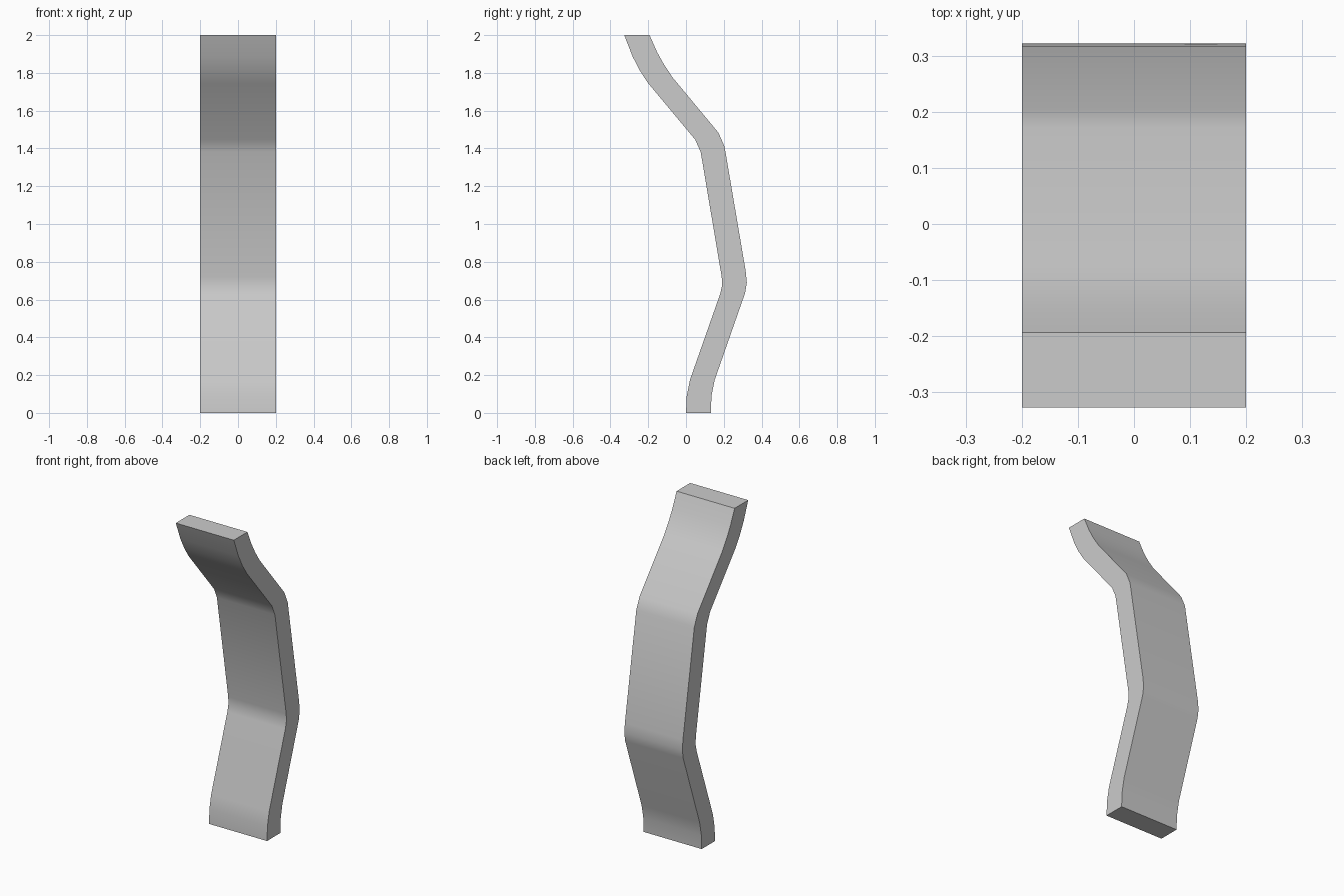
import bpy
import bmesh
import math

if "Cube" in bpy.data.objects:
    bpy.data.objects.remove(bpy.data.objects["Cube"])

WIDTH = 0.4

# Side profile (y, z): front edge and back edge, each from bottom to top
front = [(0.0, 0.0), (0.004, 0.09), (0.021, 0.175), (0.181, 0.63), (0.191, 0.675),
         (0.189, 0.72), (0.078, 1.38), (0.049, 1.446), (-0.2, 1.745),
         (-0.243, 1.81), (-0.282, 1.885), (-0.327, 2.0)]
back = [(0.131, 0.0), (0.135, 0.09), (0.152, 0.175), (0.313, 0.635), (0.322, 0.69),
        (0.316, 0.75), (0.204, 1.41), (0.172, 1.483), (-0.072, 1.777),
        (-0.117, 1.845), (-0.153, 1.91), (-0.193, 2.0)]

# Bent slat: profile face extruded across the width
bm = bmesh.new()
outline = front + back[::-1]
face = bm.faces.new([bm.verts.new((-WIDTH / 2, y, z)) for y, z in outline])
result = bmesh.ops.extrude_face_region(bm, geom=[face], use_keep_orig=True)
moved = [g for g in result["geom"] if isinstance(g, bmesh.types.BMVert)]
bmesh.ops.translate(bm, verts=moved, vec=(WIDTH, 0, 0))
bmesh.ops.recalc_face_normals(bm, faces=bm.faces)

mesh = bpy.data.meshes.new("bent_back_slat")
bm.to_mesh(mesh)
bm.free()
slat = bpy.data.objects.new("bent_back_slat", mesh)
bpy.context.collection.objects.link(slat)

# Soft bends, crisp side and end edges
bpy.context.view_layer.objects.active = slat
slat.select_set(True)
bpy.ops.object.shade_smooth_by_angle(angle=math.radians(35))
